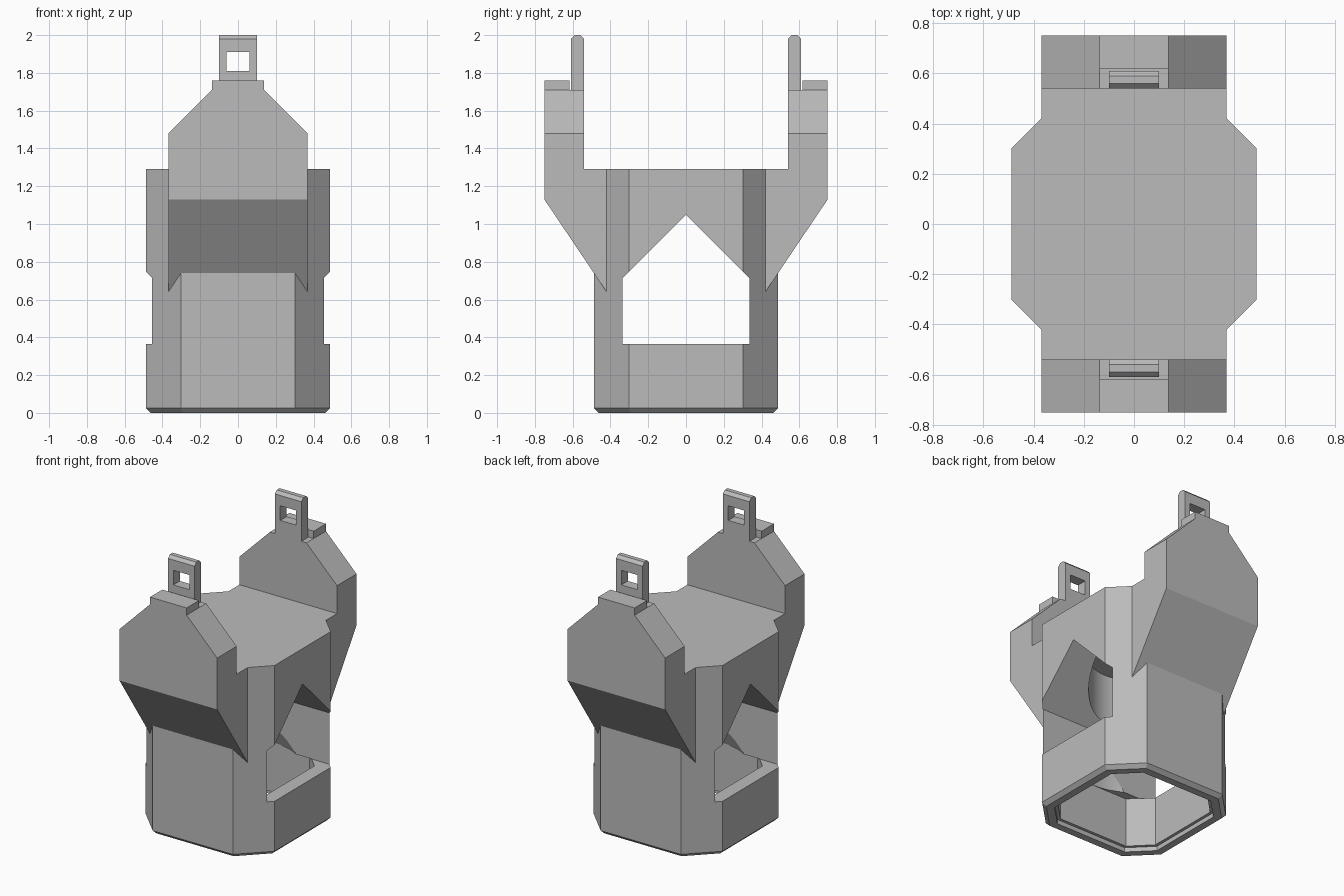
import bpy, bmesh, math
from mathutils import Vector

if "Cube" in bpy.data.objects:
    bpy.data.objects.remove(bpy.data.objects["Cube"], do_unlink=True)

GREY = (0.5, 0.5, 0.5, 1)
grey = bpy.data.materials.new("plain grey")
grey.use_nodes = True
grey.diffuse_color = GREY
grey.node_tree.nodes["Principled BSDF"].inputs["Base Color"].default_value = GREY


def loft(name, rings):
    """Closed solid through rings with equal point counts."""
    bm = bmesh.new()
    loops = [[bm.verts.new(p) for p in ring] for ring in rings]
    n = len(loops[0])
    for a, b in zip(loops, loops[1:]):
        for i in range(n):
            j = (i + 1) % n
            bm.faces.new((a[i], a[j], b[j], b[i]))
    bm.faces.new(loops[0][::-1])
    bm.faces.new(loops[-1])
    bmesh.ops.recalc_face_normals(bm, faces=bm.faces)
    mesh = bpy.data.meshes.new(name)
    bm.to_mesh(mesh)
    bm.free()
    mesh.materials.append(grey)
    ob = bpy.data.objects.new(name, mesh)
    bpy.context.collection.objects.link(ob)
    return ob


def prism_x(name, yz, half):
    return loft(name, [[(x, y, z) for y, z in yz] for x in (-half, half)])


def prism_y(name, xz, lo, hi):
    return loft(name, [[(x, y, z) for x, z in xz] for y in (lo, hi)])


def box(name, half, y0, y1, z0, z1, cx=0):
    return prism_y(name, [(cx - half, z0), (cx + half, z0),
                          (cx + half, z1), (cx - half, z1)], y0, y1)


def octagon(inset, z):
    """Body outline moved inwards by an even distance."""
    a = 0.487 - inset
    b = 0.302 - inset * math.tan(math.pi / 8)
    return [(a, -b, z), (a, b, z), (b, a, z), (-b, a, z),
            (-a, b, z), (-a, -b, z), (-b, -a, z), (b, -a, z)]


def circle(r, z, n=64):
    return [(r * math.cos(2 * math.pi * i / n),
             r * math.sin(2 * math.pi * i / n), z) for i in range(n)]


def combine(ob, other, operation):
    """Apply a boolean and discard the second solid."""
    mod = ob.modifiers.new("bool", 'BOOLEAN')
    mod.operation, mod.solver, mod.object = operation, 'EXACT', other
    bpy.context.view_layer.objects.active = ob
    bpy.ops.object.modifier_apply(modifier=mod.name)
    bpy.data.objects.remove(other, do_unlink=True)


# Octagonal body with a bevelled foot
body = loft("housing", [octagon(0.025, 0), octagon(0, 0.025), octagon(0, 1.29)])

# Ears: front outline intersected with side outline, one at each end
EAR_FRONT = [(-0.368, 0.5), (0.368, 0.5), (0.368, 1.48), (0.138, 1.71),
             (0.138, 1.76), (-0.138, 1.76), (-0.138, 1.71), (-0.368, 1.48)]
EAR_SIDE = [(0.41, 0.625), (0.75, 1.13), (0.75, 1.8), (0.54, 1.8),
            (0.54, 1.29), (0.41, 1.29)]
POST_SIDE = [(0.54, 1.65), (0.61, 1.65), (0.61, 1.98), (0.59, 2.0),
             (0.56, 2.0), (0.54, 1.98)]
for s in (-1, 1):
    ear = prism_y("ear", EAR_FRONT, s * 0.3, s * 0.9)
    combine(ear, prism_x("ear_side", [(s * y, z) for y, z in EAR_SIDE], 0.6), 'INTERSECT')
    # Clearance notch, then the latch post with its square eye
    combine(ear, box("notch", 0.2, s * 0.5, s * 0.618, 1.71, 1.9), 'DIFFERENCE')
    post = prism_x("latch_post", [(s * y, z) for y, z in POST_SIDE], 0.1)
    combine(post, box("eye", 0.06, s * 0.4, s * 0.8, 1.81, 1.91), 'DIFFERENCE')
    combine(ear, post, 'UNION')
    combine(body, ear, 'UNION')

# Gabled window through both sides
combine(body, prism_x("window", [(-0.335, 0.365), (0.335, 0.365), (0.335, 0.715),
                                 (0, 1.05), (-0.335, 0.715)], 1), 'DIFFERENCE')

# Hollow base with a small lip, and a tapering round bore above it
combine(body, loft("cavity", [octagon(0.075, -0.1), octagon(0.075, 0.03),
                              octagon(0.095, 0.03), octagon(0.095, 0.366)]), 'DIFFERENCE')
combine(body, loft("bore", [circle(0.39, 0.3), circle(0.39, 0.37), circle(0.28, 0.64),
                            circle(0.28, 1.1)]), 'DIFFERENCE')

bpy.ops.object.select_all(action='DESELECT')
body.select_set(True)
bpy.context.view_layer.objects.active = body
bpy.ops.object.shade_smooth_by_angle(angle=math.radians(15))
